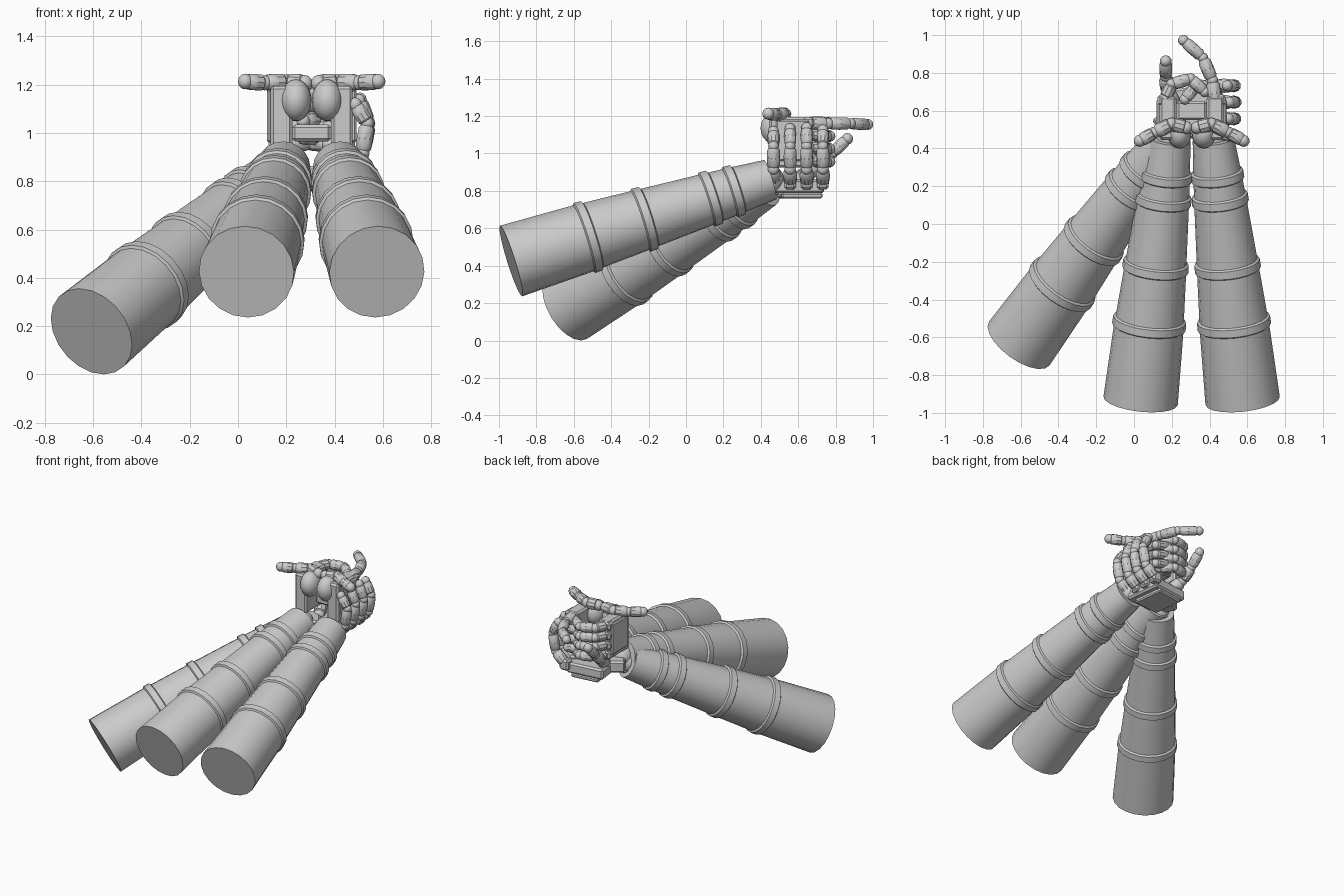
import bpy, bmesh, math
from mathutils import Vector, Matrix

if "Cube" in bpy.data.objects:
    bpy.data.objects.remove(bpy.data.objects["Cube"])

MID = 0.305  # mirror plane of the two clasped hands


def finish(bm, name, angle=35):
    bmesh.ops.recalc_face_normals(bm, faces=bm.faces)
    me = bpy.data.meshes.new(name)
    bm.to_mesh(me)
    bm.free()
    ob = bpy.data.objects.new(name, me)
    bpy.context.collection.objects.link(ob)
    bpy.ops.object.select_all(action='DESELECT')
    ob.select_set(True)
    bpy.context.view_layer.objects.active = ob
    bpy.ops.object.shade_smooth_by_angle(angle=math.radians(angle))
    return ob


def lathe(bm, a, b, profile, n):
    """Capped tube from a to b; profile holds (fraction, radius)."""
    a, b = Vector(a), Vector(b)
    q = (b - a).to_track_quat('Z', 'Y')
    rings = []
    for t, r in profile:
        c = a.lerp(b, t)
        rings.append([bm.verts.new(c + q @ Vector((r * math.cos(2 * math.pi * i / n),
                      r * math.sin(2 * math.pi * i / n), 0))) for i in range(n)])
    for r0, r1 in zip(rings, rings[1:]):
        for i in range(n):
            j = (i + 1) % n
            bm.faces.new((r0[i], r0[j], r1[j], r1[i]))
    bm.faces.new(rings[0][::-1])
    bm.faces.new(rings[-1])


def ball(bm, c, r, scale=(1, 1, 1), n=12):
    m = Matrix.Translation(c) @ Matrix.Diagonal((*scale, 1))
    bmesh.ops.create_uvsphere(bm, u_segments=n, v_segments=n * 2 // 3, radius=r, matrix=m)


def box(name, c, size, rot=0, bevel=0.012):
    bm = bmesh.new()
    m = Matrix.Translation(c) @ Matrix.Rotation(rot, 4, 'Z') @ Matrix.Diagonal((*size, 1))
    bmesh.ops.create_cube(bm, size=1, matrix=m)
    bmesh.ops.bevel(bm, geom=bm.edges[:], offset=bevel, segments=1, affect='EDGES')
    return finish(bm, name, 20)


def finger(name, pts, r0=0.036, r1=0.031):
    """Jointed finger: collared links with ball joints and a round tip."""
    bm = bmesh.new()
    k = len(pts) - 1
    for i in range(k):
        r = r0 + (r1 - r0) * i / max(1, k - 1)
        lathe(bm, pts[i], pts[i + 1], [(0.10, r * .8), (0.18, r), (0.5, r * 1.04),
                                       (0.82, r), (0.92, r * .8)], 10)
        ball(bm, pts[i], r * .93, n=10)
    ball(bm, pts[-1], r1 * .95, n=10)
    return finish(bm, name)


def mx(p, side):
    return (MID + side * (p[0] - MID), p[1], p[2])


# Forearms: tapered sleeves with raised bands
def forearm(name, a, b):
    prof = [(0, .198)]
    for t, r in ((.297, .183), (.515, .163), (.77, .138), (.86, .128)):
        h = .019
        prof += [(t - h, r + .002), (t - h + .005, r + .013), (t + h - .005, r + .011), (t + h, r - .002)]
    prof += [(1, .11)]
    bm = bmesh.new()
    lathe(bm, a, b, prof, 20)
    finish(bm, name)
    bm = bmesh.new()
    ball(bm, b, .075, n=14)
    finish(bm, name + "_wrist")


forearm("left_forearm", (.035, -.935, .425), (.19, .45, .86))
forearm("right_forearm", (.575, -.935, .425), (.42, .45, .86))
forearm("lower_forearm", (-.607, -.632, .178), (.16, .425, .82))

# Two clasped upright hands, mirrored
for tag, s in (("left", 1), ("right", -1)):
    box(tag + "_palm", mx((.18, .56, 1.06), s), (.09, .23, .27))
    box(tag + "_back_plate", mx((.132, .57, 1.07), s), (.025, .18, .22), bevel=.008)
    # thumb muscle and thumb pointing outwards
    bm = bmesh.new()
    ball(bm, mx((.24, .48, 1.135), s), .068, (.95, 1.2, 1.28), 16)
    finish(bm, tag + "_thumb_muscle")
    finger(tag + "_thumb", [mx(p, s) for p in ((.275, .51, 1.205), (.2, .53, 1.21),
           (.11, .485, 1.208), (.03, .44, 1.213))], .038, .034)
    # curled fingers; the right hand points its index forwards
    for i in range(4):
        z = 1.165 - .068 * i
        box(f"{tag}_knuckle_{i + 1}", mx((.158, .655, z), s), (.065, .06, .056))
        if s < 0 and i == 0:
            pts = [(.435, .62, 1.16), (.415, .76, 1.16), (.365, .88, 1.16), (.262, .972, 1.155)]
            finger("right_pointing_finger", pts)
        elif s > 0:
            finger(f"left_finger_{i + 1}", [(.165, .665, z), (.2, .74, z), (.3, .77, z - .005),
                   (.375, .70, z - .008)], .034)
        else:
            finger(f"right_finger_{i + 1}", [(.445, .65, z), (.425, .725, z), (.33, .735, z + .02),
                   (.27, .66, z + .02)], .032)

# Small block between the palms
box("middle_block", (.305, .6, 1.0), (.16, .1, .07))

# Lower hand: palm up, fingers wrapping up the right side
box("lower_palm", (.31, .59, .825), (.27, .27, .075), .12)
box("lower_back_plate", (.31, .61, .775), (.2, .22, .03), .12, .008)
box("lower_heel", (.2, .52, .84), (.14, .17, .08), .6)
for i, y in enumerate((.468, .557, .645, .732)):
    d = (.0, .015, .02, .008)[i]
    box(f"lower_knuckle_{i + 1}", (.435, y, .845), (.07, .062, .075))
    finger(f"lower_finger_{i + 1}", [(.44, y, .845), (.515, y, .915), (.535 + d * .3, y, 1.04),
           (.485 + d, y, 1.118 + d)], .036, .031)
finger("lower_thumb", [(.22, .6, .86), (.18, .7, .93), (.168, .78, 1.0), (.168, .862, 1.078)], .042, .033)
